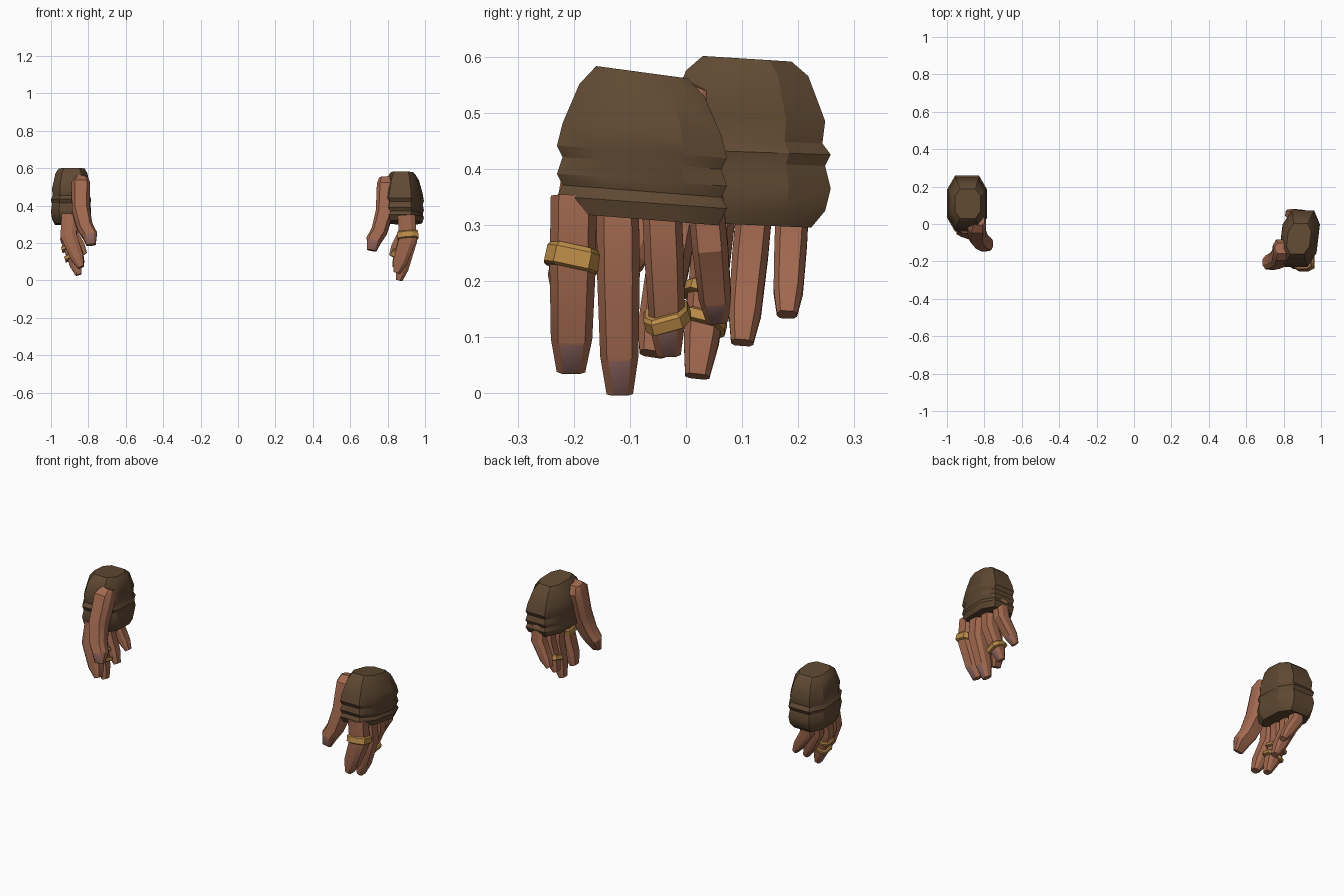
import bpy, bmesh
from mathutils import Vector

cube = bpy.data.objects.get("Cube")
if cube:
    bpy.data.objects.remove(cube, do_unlink=True)


def material(name, red, green, blue):
    mat = bpy.data.materials.new(name)
    mat.use_nodes = True
    mat.diffuse_color = (red, green, blue, 1)
    mat.node_tree.nodes["Principled BSDF"].inputs["Base Color"].default_value = mat.diffuse_color
    return mat


LEATHER = material("brown leather", .115, .066, .032)
SKIN = material("warm skin", .36, .14, .078)
NAIL = material("mauve nail", .29, .14, .13)
GOLD = material("gold", .5, .26, .065)
X, Y = Vector((1, 0, 0)), Vector((0, 1, 0))


def chamfered_box(flat_a, flat_b):
    """Unit square with cut corners, as eight points in order."""
    half = [(1, -flat_b), (1, flat_b), (flat_a, 1), (-flat_a, 1)]
    return half + [(-a, -b) for a, b in half]


DIGIT_OUTLINE = chamfered_box(.65, .45)
GLOVE_OUTLINE = chamfered_box(.6, .5)


def loft(name, rings, materials, nail_direction=None):
    """Skin a list of vertex rings; optionally inset a nail on the last segment."""
    bm = bmesh.new()
    loops = [[bm.verts.new(point) for point in ring] for ring in rings]
    for upper, lower in zip(loops, loops[1:]):
        last = [bm.faces.new((upper[i - 1], upper[i], lower[i], lower[i - 1]))
                for i in range(len(upper))]
    bm.faces.new(loops[0])
    bm.faces.new(reversed(loops[-1]))
    bmesh.ops.recalc_face_normals(bm, faces=bm.faces[:])
    if nail_direction:
        bm.normal_update()
        nail = max(last, key=lambda face: face.normal.dot(nail_direction))
        bmesh.ops.inset_individual(bm, faces=[nail], thickness=.006, depth=.002)
        nail.material_index = 1
    mesh = bpy.data.meshes.new(name)
    bm.to_mesh(mesh)
    bm.free()
    for mat in materials:
        mesh.materials.append(mat)
    obj = bpy.data.objects.new(name, mesh)
    bpy.context.collection.objects.link(obj)
    bpy.ops.object.select_all(action='DESELECT')
    obj.select_set(True)
    bpy.context.view_layer.objects.active = obj
    bpy.ops.object.shade_smooth_by_angle(angle=.5)


def section(centre, tangent, across, width, depth):
    """Digit outline placed square to a path."""
    u = (across - tangent * across.dot(tangent)).normalized()
    v = u.cross(tangent)
    return [centre + u * a * width + v * b * depth for a, b in DIGIT_OUTLINE]


def digit(name, side, root, tip, width, stages, across, nail_direction):
    """Limb from root to tip; each stage is fraction, outward bulge, taper."""
    points = [root.lerp(tip, t) + X * side * bulge for t, bulge, taper in stages]
    befores = points[:1] + points[:-1]
    afters = points[1:] + points[-1:]
    rings = []
    for point, before, after, (t, bulge, taper) in zip(points, befores, afters, stages):
        rings.append(section(point, (after - before).normalized(), across,
                             width * taper, width * taper ** 2 * 1.15))
    loft(name, rings, [SKIN, NAIL], nail_direction)
    return points


def band(name, upper, lower, fraction, lean, width, height):
    """Bevelled ring worn between two joints of a finger."""
    centre = upper.lerp(lower, fraction)
    axis = ((upper - lower).normalized() + Y * lean).normalized()
    rings = []
    for along, grow in [(-.5, 1), (-.4, 1.14), (.3, 1.14), (.5, 1)]:
        size = width * grow
        rings.append(section(centre + axis * along * height, axis, Y, size, size * 1.15))
    loft(name, rings, [GOLD])


FINGER_STAGES = [(0, 0, 1), (.4, .03, 1), (.8, .01, .9), (1, 0, .62)]
THUMB_STAGES = [(0, 0, .7), (.1, .01, 1), (.48, .03, .95), (.74, .02, .85),
                (.86, 0, .8), (1, 0, .5)]


def fingers(label, side, front_root, root_step, front_tip, tip_step, heights, width):
    """Four fingers in a row, the shorter ones curling further inward."""
    joints = {}
    for i, name in enumerate(["index", "middle", "ring", "little"]):
        root = Vector((side * .9, front_root + root_step * i, .35))
        tip = Vector((side * (.86 - .3 * heights[i]), front_tip + tip_step * i, heights[i]))
        joints[name] = digit(f"{label}_{name}_finger", side, root, tip, width - .003 * i,
                             FINGER_STAGES, Y, X * side)
    return joints


def thumb(label, side, root, tip):
    digit(f"{label}_thumb", side, Vector(root), Vector(tip), .05,
          THUMB_STAGES, X, -Y - X * side * .3)


def glove(label, side, inner, outer, front, back, shoulder, folds, hem, shear, tilt):
    """Domed top, then alternating proud and recessed folds down to the hem."""
    rows = shoulder + [(z, .01 * (i % 2)) for i, z in enumerate(folds)] + [hem]
    centre_y, half_y = (front + back) / 2, (back - front) / 2
    rings = []
    for z, inset in rows:
        left, right = inner + inset * .5, outer - inset * .6
        centre_x, half_x = (left + right) / 2, (right - left) / 2
        depth = half_y - inset
        rings.append([Vector((side * (centre_x + a * half_x + shear * b * depth),
                              centre_y + b * depth, z - tilt * b)) for a, b in GLOVE_OUTLINE])
    loft(f"{label}_glove", rings, [LEATHER])


# Left hand
left = fingers("left", 1, front_root=-.2, root_step=.078, front_tip=-.205, tip_step=.087,
               heights=[.04, 0, .07, .13], width=.041)
thumb("left", 1, root=(.79, -.13, .55), tip=(.715, -.22, .16))
glove("left", 1, inner=.785, outer=.985, front=-.23, back=.073,
      shoulder=[(.572, .07), (.54, .04), (.47, .01)],
      folds=[.43, .41, .38, .36, .34], hem=(.31, .015), shear=.12, tilt=.011)

# Right hand
right = fingers("right", -1, front_root=-.01, root_step=.067, front_tip=-.06, tip_step=.08,
                heights=[.07, .03, .09, .14], width=.038)
thumb("right", -1, root=(-.835, .02, .55), tip=(-.785, -.13, .19))
glove("right", -1, inner=.785, outer=1, front=-.04, back=.258,
      shoulder=[(.596, .07), (.57, .04), (.49, .01), (.45, .015)],
      folds=[.43, .41, .37, .33], hem=(.3, .035), shear=0, tilt=.005)

# Gold rings
band("left_index_band", *left["index"][:2], fraction=.88, lean=.2, width=.043, height=.042)
band("left_ring_band", *left["ring"][1:3], fraction=.9, lean=-.25, width=.036, height=.03)
band("right_upper_band", *right["middle"][1:3], fraction=.35, lean=.15, width=.037, height=.024)
band("right_lower_band", *right["middle"][1:3], fraction=.75, lean=.15, width=.036, height=.024)
